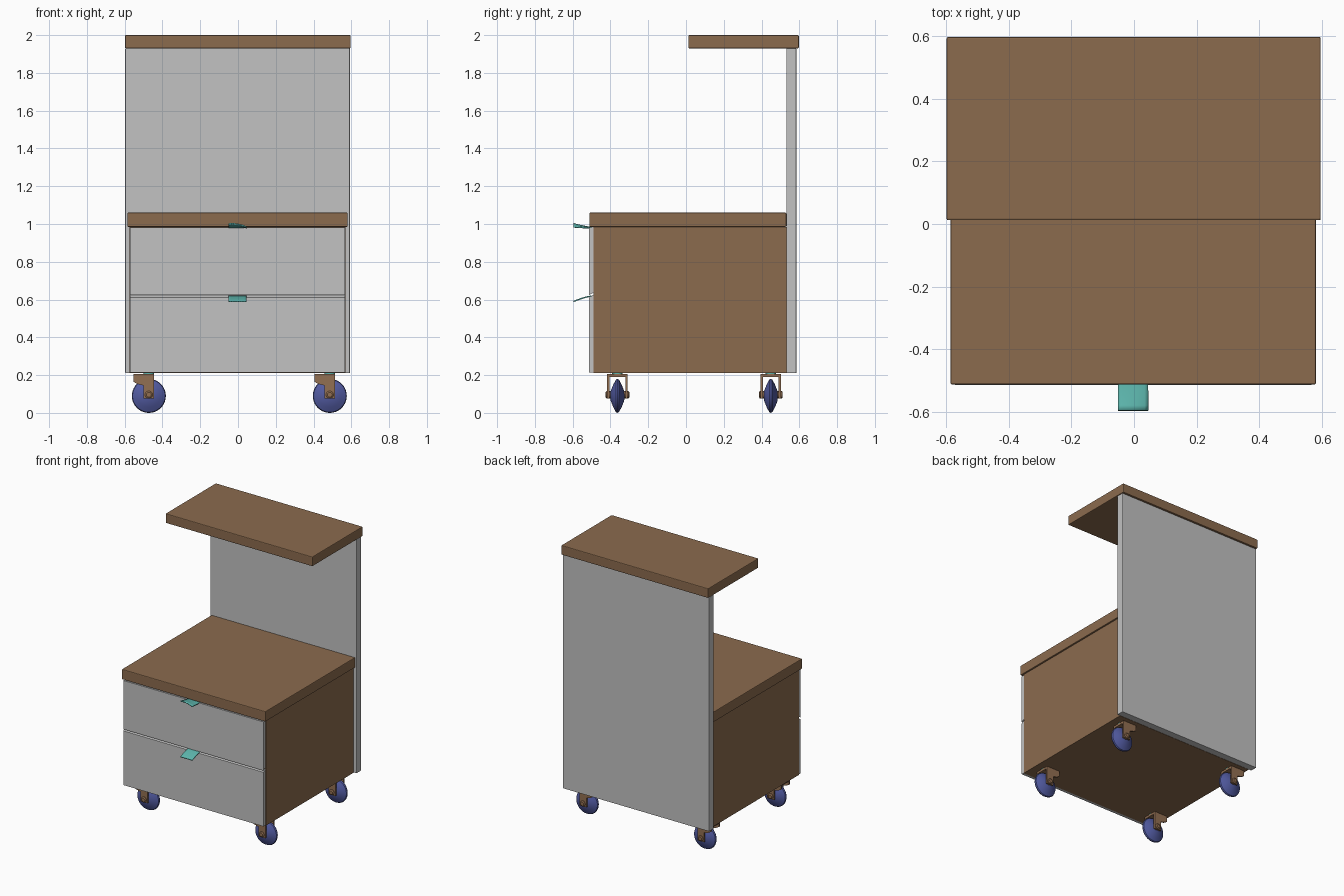
import bpy, bmesh, math
from mathutils import Matrix

cube = bpy.data.objects.get("Cube")
if cube:
    bpy.data.objects.remove(cube, do_unlink=True)


def material(name, rgb):
    m = bpy.data.materials.new(name)
    m.use_nodes = True
    m.diffuse_color = (*rgb, 1)
    node = next(n for n in m.node_tree.nodes if n.type == 'BSDF_PRINCIPLED')
    node.inputs["Base Color"].default_value = (*rgb, 1)
    return m


wood = material("wood_brown", (0.26, 0.147, 0.076))
bronze = material("caster_brown", (0.29, 0.16, 0.085))
grey = material("panel_grey", (0.54, 0.54, 0.54))
teal = material("handle_teal", (0.11, 0.47, 0.42))
blue = material("wheel_blue", (0.085, 0.105, 0.36))


def finish(bm, name, mat):
    bmesh.ops.recalc_face_normals(bm, faces=bm.faces)
    mesh = bpy.data.meshes.new(name)
    bm.to_mesh(mesh)
    bm.free()
    mesh.materials.append(mat)
    ob = bpy.data.objects.new(name, mesh)
    bpy.context.collection.objects.link(ob)
    return ob


def box(name, mat, x, y, z, bevel=0.0):
    bm = bmesh.new()
    bmesh.ops.create_cube(bm, size=1)
    for v in bm.verts:
        for i, (lo, hi) in enumerate((x, y, z)):
            v.co[i] = lo if v.co[i] < 0 else hi
    ob = finish(bm, name, mat)
    if bevel:
        mod = ob.modifiers.new("soft_edges", 'BEVEL')
        mod.width = bevel
        mod.segments = 2
    return ob


def prism(name, mat, profile, axis, lo, hi):
    """Extrude a 2D profile along x or y."""
    bm = bmesh.new()
    place = (lambda p: (lo, *p)) if axis == 'x' else (lambda p: (p[0], lo, p[1]))
    face = bm.faces.new([bm.verts.new(place(p)) for p in profile])
    new = bmesh.ops.extrude_face_region(bm, geom=[face])["geom"]
    step = (hi - lo, 0, 0) if axis == 'x' else (0, hi - lo, 0)
    bmesh.ops.translate(bm, vec=step, verts=[g for g in new if isinstance(g, bmesh.types.BMVert)])
    return finish(bm, name, mat)


def smooth(ob, angle=30):
    bpy.ops.object.select_all(action='DESELECT')
    ob.select_set(True)
    bpy.context.view_layer.objects.active = ob
    bpy.ops.object.shade_smooth_by_angle(angle=math.radians(angle))


# Cabinet, back panel and the two tops
box("cabinet_body", wood, (-0.574, 0.569), (-0.49, 0.531), (0.21, 0.985))
box("cabinet_top", wood, (-0.586, 0.581), (-0.512, 0.531), (0.985, 1.06), 0.005)
box("back_panel", grey, (-0.597, 0.592), (0.531, 0.584), (0.21, 1.93), 0.003)
box("upper_shelf", wood, (-0.598, 0.596), (0.012, 0.597), (1.93, 2.0), 0.005)

# Drawer fronts with slanted edges at the gap
front, back = -0.514, -0.49
prism("lower_drawer_front", grey,
      [(front, 0.213), (back, 0.213), (back, 0.625), (front, 0.611)], 'x', -0.572, 0.567)
prism("upper_drawer_front", grey,
      [(front, 0.623), (back, 0.637), (back, 0.981), (front, 0.981)], 'x', -0.572, 0.567)


# Thin curved pull tabs
def pull(name, z_root, rise, twist, sag):
    bm = bmesh.new()
    bmesh.ops.create_grid(bm, x_segments=8, y_segments=6, size=0.5)
    for v in bm.verts:
        u, t = v.co.x * 2, 0.5 - v.co.y
        v.co = (-0.003 + 0.048 * u, -0.5 - 0.095 * t,
                z_root + rise * t ** 1.4 - twist * u * t - sag * u * u * t)
    ob = finish(bm, name, teal)
    mod = ob.modifiers.new("thickness", 'SOLIDIFY')
    mod.thickness = 0.007
    mod.offset = 0
    smooth(ob)


pull("upper_pull", 0.982, 0.017, 0.008, 0.007)
pull("lower_pull", 0.618, -0.028, 0.0, 0.0)


# Casters: lens-shaped wheel, fork, axle caps and swivel pin
def lathe_y(name, mat, profile, centre, steps=40):
    bm = bmesh.new()
    verts = [bm.verts.new((r, y, 0)) for r, y in profile]
    edges = [bm.edges.new(pair) for pair in zip(verts, verts[1:])]
    bmesh.ops.spin(bm, geom=verts + edges, cent=(0, 0, 0), axis=(0, 1, 0),
                   angle=math.tau, steps=steps)
    bmesh.ops.remove_doubles(bm, verts=bm.verts, dist=0.0001)
    bmesh.ops.translate(bm, vec=centre, verts=bm.verts)
    ob = finish(bm, name, mat)
    smooth(ob)
    return ob


def caster(tag, x, y):
    z = 0.09
    lathe_y(tag + "_wheel", blue,
            [(0, -0.037), (0.025, -0.036), (0.06, -0.022), (0.086, -0.008), (0.09, 0),
             (0.086, 0.008), (0.06, 0.022), (0.025, 0.036), (0, 0.037)], (x, y, z))
    side = [(x - 0.082, 0.205), (x - 0.082, 0.165), (x - 0.06, 0.153), (x - 0.028, 0.145),
            (x - 0.028, 0.075), (x + 0.028, 0.075), (x + 0.028, 0.205)]
    for s, label in ((-1, "front"), (1, "back")):
        prism(f"{tag}_fork_{label}", bronze, side, 'y', y + s * 0.042, y + s * 0.054)
        lathe_y(f"{tag}_axle_cap_{label}", bronze,
                [(0, s * 0.036), (0.02, s * 0.036), (0.02, s * 0.058), (0.013, s * 0.063),
                 (0, s * 0.063)], (x, y, z + 0.006), 20)
    box(tag + "_fork_bridge", bronze, (x - 0.082, x + 0.028),
        (y - 0.054, y + 0.054), (0.19, 0.205))
    bm = bmesh.new()
    bmesh.ops.create_cone(bm, cap_ends=True, segments=20, radius1=0.028, radius2=0.028,
                          depth=0.012, matrix=Matrix.Translation((x, y, 0.207)))
    finish(bm, tag + "_swivel_pin", teal)


for side_name, cx in (("right", -0.472), ("left", 0.486)):
    for end_name, cy in (("front", -0.363), ("back", 0.449)):
        caster(f"{end_name}_{side_name}_caster", cx, cy)
